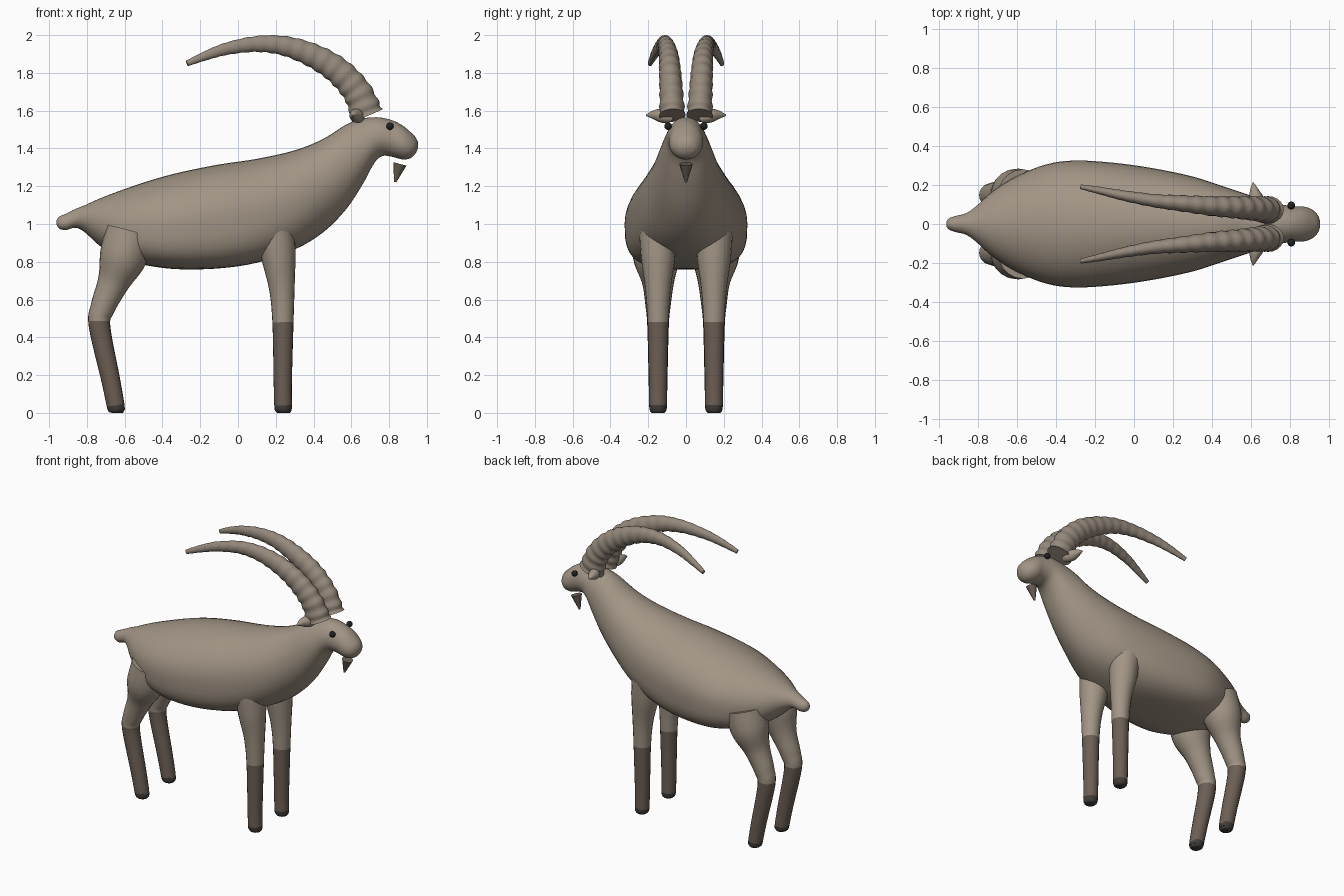
import bpy, bmesh, math
from mathutils import Vector

if "Cube" in bpy.data.objects:
    bpy.data.objects.remove(bpy.data.objects["Cube"])


def material(name, color):
    m = bpy.data.materials.new(name)
    m.diffuse_color = (*color, 1)
    m.use_nodes = True
    m.node_tree.nodes["Principled BSDF"].inputs["Base Color"].default_value = m.diffuse_color
    return m


COAT = material("coat", (0.36, 0.30, 0.235))
LEG = material("lower_leg", (0.15, 0.115, 0.09))
HOOF = material("hoof", (0.05, 0.045, 0.04))
HORN = material("horn", (0.30, 0.25, 0.20))
BEARD = material("beard", (0.15, 0.12, 0.09))
EYE = material("eye", (0.015, 0.015, 0.015))


def resample(keys, n):
    """Catmull-Rom interpolation of a list of number tuples."""
    out = []
    for i in range(len(keys) - 1):
        a, b = keys[max(i - 1, 0)], keys[i]
        c, d = keys[i + 1], keys[min(i + 2, len(keys) - 1)]
        for k in range(n):
            t = k / n
            out.append(tuple(
                q + 0.5 * t * (r - p + t * (2 * p - 5 * q + 4 * r - s + t * (3 * (q - r) + s - p)))
                for p, q, r, s in zip(a, b, c, d)))
    return out + [keys[-1]]


def loft(name, rings, mats, pick=None, angle=50):
    """Skin a list of equal-length point rings and cap both ends."""
    bm = bmesh.new()
    vr = [[bm.verts.new(p) for p in r] for r in rings]
    for a, b in zip(vr, vr[1:]):
        for i in range(len(a)):
            j = (i + 1) % len(a)
            bm.faces.new((a[i], a[j], b[j], b[i]))
    bm.faces.new(vr[0])
    bm.faces.new(vr[-1])
    bmesh.ops.recalc_face_normals(bm, faces=bm.faces)
    if pick:
        for f in bm.faces:
            f.material_index = pick(f.calc_center_median())
    me = bpy.data.meshes.new(name)
    bm.to_mesh(me)
    bm.free()
    for m in mats:
        me.materials.append(m)
    ob = bpy.data.objects.new(name, me)
    bpy.context.collection.objects.link(ob)
    bpy.ops.object.select_all(action='DESELECT')
    ob.select_set(True)
    bpy.context.view_layer.objects.active = ob
    bpy.ops.object.shade_smooth_by_angle(angle=math.radians(angle))
    return ob


def tube(name, keys, mats, n=6, sides=20, squash=1.0, pick=None, ripple=None, angle=50):
    """Round tube through (x, y, z, radius) keys; squash scales it sideways."""
    pts = resample(keys, n)
    rings = []
    for i, p in enumerate(pts):
        lo, hi = pts[max(i - 1, 0)], pts[min(i + 1, len(pts) - 1)]
        d = (Vector(hi[:3]) - Vector(lo[:3])).normalized()
        ref = Vector((0, 1, 0)) if abs(d.y) < 0.8 else Vector((1, 0, 0))
        u = d.cross(ref).normalized()
        v = d.cross(u)
        r = p[3] * (ripple(i / (len(pts) - 1)) if ripple else 1)
        rings.append([Vector(p[:3]) + u * r * math.cos(a) + v * r * squash * math.sin(a)
                      for a in (2 * math.pi * k / sides for k in range(sides))])
    return loft(name, rings, mats, pick, angle)


# Body, neck, head and tail: (x, bottom z, top z, half width, lower squareness)
BODY = [
    (-0.96, 0.995, 1.02, 0.012, 2), (-0.945, 0.975, 1.04, 0.03, 2), (-0.91, 0.968, 1.055, 0.042, 2),
    (-0.86, 0.98, 1.08, 0.055, 2), (-0.81, 0.955, 1.10, 0.09, 2), (-0.72, 0.875, 1.14, 0.17, 2.3),
    (-0.60, 0.81, 1.185, 0.245, 2.8), (-0.45, 0.775, 1.235, 0.305, 3.1), (-0.30, 0.76, 1.275, 0.325, 3.2),
    (-0.10, 0.765, 1.315, 0.313, 3.2), (0.10, 0.795, 1.345, 0.285, 2.9), (0.30, 0.865, 1.39, 0.243, 2.4),
    (0.45, 0.955, 1.45, 0.195, 2), (0.57, 1.075, 1.525, 0.155, 2), (0.66, 1.21, 1.558, 0.125, 2),
    (0.72, 1.32, 1.565, 0.107, 2), (0.765, 1.36, 1.562, 0.098, 2), (0.82, 1.355, 1.548, 0.09, 2),
    (0.87, 1.342, 1.522, 0.089, 2), (0.91, 1.347, 1.49, 0.075, 2), (0.938, 1.37, 1.462, 0.05, 2),
    (0.952, 1.40, 1.435, 0.018, 2),
]
rings = []
for x, lo, hi, w, e in resample(BODY, 4):
    mid = lo + 0.47 * (hi - lo)
    ring = []
    for k in range(40):
        a = 2 * math.pi * k / 40
        c, s = math.cos(a), math.sin(a)
        q = 2 / e if s < 0 else 1
        y = math.copysign(abs(c) ** q, c) * w
        z = mid + (s * (hi - mid) if s >= 0 else -abs(s) ** q * (mid - lo))
        ring.append((x, y, z))
    rings.append(ring)
loft("body_and_head", rings, [COAT], angle=80)


# Coat above, dark shin below, hoof at the ground
def leg_zone(c):
    return 2 if c.z < 0.04 else 1 if c.z < 0.48 else 0


for side, s in (("left", 1), ("right", -1)):
    y = 0.148 * s
    tube("front_leg_" + side, [
        (0.24, y, 0.0, 0.033), (0.24, y, 0.012, 0.043), (0.239, y, 0.04, 0.047), (0.237, y, 0.15, 0.048),
        (0.238, y, 0.48, 0.056), (0.232, y, 0.66, 0.068), (0.215, y, 0.82, 0.09),
        (0.20, y, 0.96, 0.10)], [COAT, LEG, HOOF], pick=leg_zone)
    tube("hind_leg_" + side, [
        (-0.645, y, 0.0, 0.033), (-0.645, y, 0.012, 0.043), (-0.648, y, 0.04, 0.047),
        (-0.675, y, 0.18, 0.050), (-0.733, y, 0.46, 0.057), (-0.715, y, 0.56, 0.066),
        (-0.66, y, 0.69, 0.085), (-0.61, 0.155 * s, 0.82, 0.125), (-0.57, 0.15 * s, 0.96, 0.13)],
        [COAT, LEG, HOOF], pick=leg_zone)

    # Swept horn with ridges that fade toward the tip
    tube("horn_" + side, [
        (0.685, 0.072 * s, 1.575, 0.084), (0.63, 0.078 * s, 1.70, 0.077), (0.53, 0.085 * s, 1.81, 0.071),
        (0.40, 0.092 * s, 1.89, 0.063), (0.25, 0.105 * s, 1.942, 0.052), (0.10, 0.120 * s, 1.953, 0.042),
        (-0.05, 0.145 * s, 1.93, 0.033), (-0.16, 0.168 * s, 1.895, 0.025), (-0.27, 0.19 * s, 1.85, 0.015)],
        [HORN], n=14, squash=0.8,
        ripple=lambda t: 1 + 0.055 * (1 - 0.6 * t) * math.cos(2 * math.pi * 18 * t))

    # Ear pointing sideways
    tube("ear_" + side, [
        (0.65, 0.07 * s, 1.555, 0.015), (0.64, 0.10 * s, 1.565, 0.032), (0.625, 0.135 * s, 1.575, 0.036),
        (0.615, 0.175 * s, 1.578, 0.022), (0.61, 0.212 * s, 1.575, 0.003)], [COAT], n=4, sides=14)

    # Eye
    bpy.ops.mesh.primitive_uv_sphere_add(segments=16, ring_count=10, radius=0.02,
                                         location=(0.805, 0.095 * s, 1.518))
    eye = bpy.context.object
    eye.name = "eye_" + side
    eye.data.materials.append(EYE)
    bpy.ops.object.shade_smooth()

# Chin beard
tube("beard", [(0.857, 0, 1.318, 0.036), (0.832, 0, 1.222, 0.006)], [BEARD], n=2, sides=12, angle=40)
